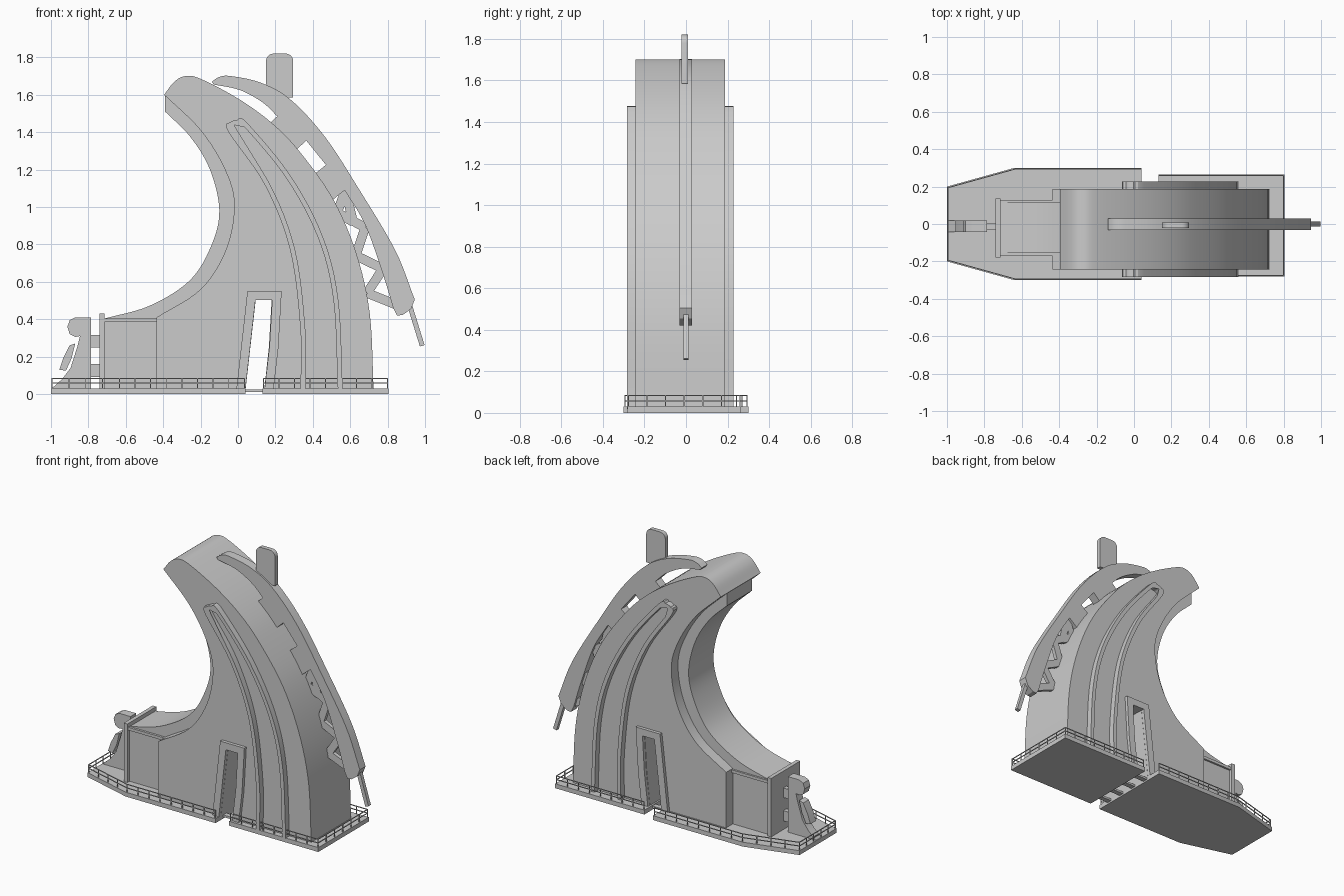
import bpy, bmesh, math
from mathutils import Vector, Matrix

if "Cube" in bpy.data.objects:
    bpy.data.objects.remove(bpy.data.objects["Cube"])


def finish(name, bm):
    bmesh.ops.recalc_face_normals(bm, faces=bm.faces[:])
    me = bpy.data.meshes.new(name)
    bm.to_mesh(me)
    bm.free()
    ob = bpy.data.objects.new(name, me)
    bpy.context.collection.objects.link(ob)
    bpy.ops.object.select_all(action='DESELECT')
    ob.select_set(True)
    bpy.context.view_layer.objects.active = ob
    bpy.ops.object.shade_smooth_by_angle(angle=math.radians(25))
    return ob


def spline(pts, n=6):
    """Smooth curve through 2D points."""
    p = [Vector(q) for q in pts]
    p = [2 * p[0] - p[1]] + p + [2 * p[-1] - p[-2]]
    out = []
    for i in range(1, len(p) - 2):
        a, b, c, d = p[i - 1:i + 3]
        for k in range(n):
            t = k / n
            out.append(0.5 * (2 * b + (c - a) * t + (2 * a - 5 * b + 4 * c - d) * t * t
                              + (3 * b - a - 3 * c + d) * t ** 3))
    return [tuple(v) for v in out] + [tuple(pts[-1])]


def prism(name, outline, spans):
    """Extrude an XZ outline along y over each (y0, y1) span."""
    bm = bmesh.new()
    for y0, y1 in spans:
        lo = [bm.verts.new((x, y0, z)) for x, z in outline]
        hi = [bm.verts.new((x, y1, z)) for x, z in outline]
        bm.faces.new(lo)
        bm.faces.new(hi[::-1])
        for i in range(len(lo)):
            j = (i + 1) % len(lo)
            bm.faces.new((lo[i], lo[j], hi[j], hi[i]))
    return finish(name, bm)


def strip(path, w):
    """Outline of a mitred band of width w along a 2D path."""
    p = [Vector(q) for q in path]
    left, right = [], []
    for i, q in enumerate(p):
        d0 = (q - p[i - 1]).normalized() if i else (p[1] - q).normalized()
        d1 = (p[i + 1] - q).normalized() if i < len(p) - 1 else d0
        n0, n1 = Vector((-d0.y, d0.x)), Vector((-d1.y, d1.x))
        m = (n0 + n1).normalized()
        m *= w / 2 / max(m.dot(n0), 0.5)
        left.append(tuple(q + m))
        right.append(tuple(q - m))
    return left + right[::-1]


def add_bar(bm, a, b, wx, wy):
    a, b = Vector(a), Vector(b)
    d = b - a
    m = (Matrix.Translation((a + b) / 2) @ d.to_track_quat('Z', 'Y').to_matrix().to_4x4()
         @ Matrix.Diagonal((wx, wy, d.length, 1)))
    bmesh.ops.create_cube(bm, size=1, matrix=m)


def box(name, x0, x1, y0, y1, z0, z1):
    return prism(name, [(x0, z0), (x1, z0), (x1, z1), (x0, z1)], [(y0, y1)])


Y0, Y1 = -0.243, 0.188   # body sides


def both_sides(out):
    return [(Y0 - out, Y0 + 0.03), (Y1 - 0.03, Y1 + out)]


# Curved tower body with the doorway in its outline
outer = spline([(0.725, 0.02), (0.705, 0.425), (0.635, 0.745), (0.51, 1.04), (0.33, 1.295),
                (0.18, 1.45), (0, 1.58), (-0.2, 1.685), (-0.28, 1.70), (-0.34, 1.67), (-0.395, 1.6)])
inner = spline([(-0.395, 1.6), (-0.2, 1.41), (-0.07, 1.2), (-0.02, 1.01), (-0.065, 0.77),
                (-0.2, 0.56), (-0.435, 0.41)])
prism("tower_body", [(-0.435, 0.02), (0.04, 0.02), (0.095, 0.505), (0.18, 0.505), (0.165, 0.25),
                     (0.14, 0.02)] + outer + inner[1:], [(Y0, Y1)])

# Narrower inner block carrying the concave face, and its front box
concave = spline([(-0.39, 1.51), (-0.255, 1.375), (-0.15, 1.2), (-0.10, 0.985), (-0.14, 0.8),
                  (-0.255, 0.61), (-0.47, 0.473), (-0.715, 0.403)])
prism("concave_block", [(-0.39, 1.597)] + concave + [(-0.715, 0.02), (-0.4, 0.02), (-0.02, 0.5),
      (0.05, 1.0), (-0.1, 1.35), (-0.3, 1.6)], [(-0.155, 0.115)])
box("front_plate", -0.74, -0.713, -0.178, 0.135, 0.02, 0.43)
for s, y0, y1 in (("front", -0.17, -0.15), ("back", 0.11, 0.128)):
    box("box_top_rail_" + s, -0.72, -0.43, y0, y1, 0.385, 0.405)

# Arched side ribs
arch = spline([(0.347, 0.02), (0.347, 0.34), (0.292, 0.77), (0.157, 1.12), (-0.035, 1.40),
               (-0.035, 1.44), (0.0, 1.453), (0.045, 1.435), (0.27, 1.16), (0.44, 0.84),
               (0.523, 0.505), (0.547, 0.02)])
prism("side_arch_ribs", strip(arch, 0.026), both_sides(0.04))

# Door frames
prism("door_frames", strip([(0.015, 0.02), (0.072, 0.527), (0.208, 0.527), (0.192, 0.25),
                            (0.165, 0.02)], 0.048), both_sides(0.022))

# Back fin with notches, lattice and tail rod
fin_out = spline([(-0.14, 1.67), (-0.1, 1.695), (-0.04, 1.70), (0.12, 1.665), (0.28, 1.575),
                  (0.465, 1.375), (0.65, 1.09), (0.84, 0.77), (0.945, 0.505)])
fin_in = spline([(0.83, 0.46), (0.775, 0.64), (0.68, 0.905), (0.57, 1.09)])
fin_tip = spline([(0.21, 1.485), (0.13, 1.56), (0.01, 1.625), (-0.13, 1.655)])
prism("back_fin", fin_out + [(0.925, 0.455), (0.88, 0.422), (0.85, 0.42)] + fin_in
      + [(0.485, 1.02), (0.39, 1.16), (0.47, 1.225), (0.365, 1.355), (0.295, 1.29), (0.15, 1.43)]
      + fin_tip, [(-0.032, 0.03)])
bm = bmesh.new()
zig = [(0.57, 1.09), (0.53, 0.96), (0.68, 0.90), (0.625, 0.735), (0.78, 0.66), (0.68, 0.53), (0.84, 0.48)]
zig = [(0.53, 0.97), (0.575, 1.09), (0.615, 0.92), (0.54, 0.965), (0.68, 0.89), (0.63, 0.74),
       (0.775, 0.67), (0.69, 0.54), (0.84, 0.48)]
for (ax, az), (bx, bz) in zip(zig, zig[1:]):
    add_bar(bm, (ax, 0, az), (bx, 0, bz), 0.026, 0.05)
finish("fin_lattice", bm)
bm = bmesh.new()
add_bar(bm, (0.91, 0, 0.5), (0.985, 0, 0.258), 0.026, 0.026)
finish("tail_rod", bm)

# Rounded tab on top
top = [(0.2225 + 0.0325 * s + 0.04 * math.cos(a), 1.78 + 0.04 * math.sin(a))
       for s, st in ((1, 0), (-1, 90)) for a in [math.radians(st + 15 * k) for k in range(7)]]
prism("top_tab", [(0.15, 1.585), (0.295, 1.585)] + top, [(-0.021, 0.009)])

# Small bracket at the front with arm and links
prism("front_bracket", [(-0.995, 0.03), (-0.785, 0.03), (-0.785, 0.41), (-0.87, 0.41), (-0.9, 0.395),
                        (-0.912, 0.36), (-0.9, 0.32), (-0.87, 0.305), (-0.845, 0.31), (-0.86, 0.25),
                        (-0.895, 0.14), (-0.94, 0.08)], [(-0.042, 0.018)])
prism("bracket_arm", [(-0.955, 0.13), (-0.935, 0.19), (-0.9, 0.26), (-0.87, 0.27), (-0.89, 0.19),
                      (-0.92, 0.125)], [(-0.042, 0.018)])
box("upper_link", -0.79, -0.73, -0.03, 0.005, 0.25, 0.315)
box("lower_link", -0.79, -0.73, -0.03, 0.005, 0.09, 0.16)


# Platforms and railings
def platform(name, pts):
    bm = bmesh.new()
    f = bm.faces.new([bm.verts.new((x, y, 0.0)) for x, y in pts])
    r = bmesh.ops.extrude_face_region(bm, geom=[f])
    bmesh.ops.translate(bm, vec=(0, 0, 0.03),
                        verts=[v for v in r["geom"] if isinstance(v, bmesh.types.BMVert)])
    finish(name + "_platform", bm)
    bm = bmesh.new()
    c = sum((Vector(p) for p in pts), Vector((0, 0))) / len(pts)
    edge = [Vector(p) - Vector((math.copysign(0.006, p[0] - c.x), math.copysign(0.006, p[1])))
            for p in pts]
    for a, b in zip(edge, edge[1:]):
        for z in (0.058, 0.083):
            add_bar(bm, (*a, z), (*b, z), 0.005, 0.005)
        n = max(1, round((b - a).length / 0.085))
        for k in range(n + 1):
            q = a.lerp(b, k / n)
            add_bar(bm, (*q, 0.025), (*q, 0.085), 0.005, 0.005)
    finish(name + "_railing", bm)


platform("left", [(0.04, 0.3), (-0.64, 0.3), (-1, 0.2), (-1, -0.2), (-0.64, -0.3), (0.04, -0.3)])
platform("right", [(0.13, -0.282), (0.805, -0.282), (0.805, 0.265), (0.13, 0.265)])

# Bars bridging the gap between platforms
bm = bmesh.new()
for y in (-0.2, -0.08, 0.04, 0.16):
    add_bar(bm, (0.03, y, 0.018), (0.14, y, 0.018), 0.035, 0.014)
finish("gap_bridge_bars", bm)
